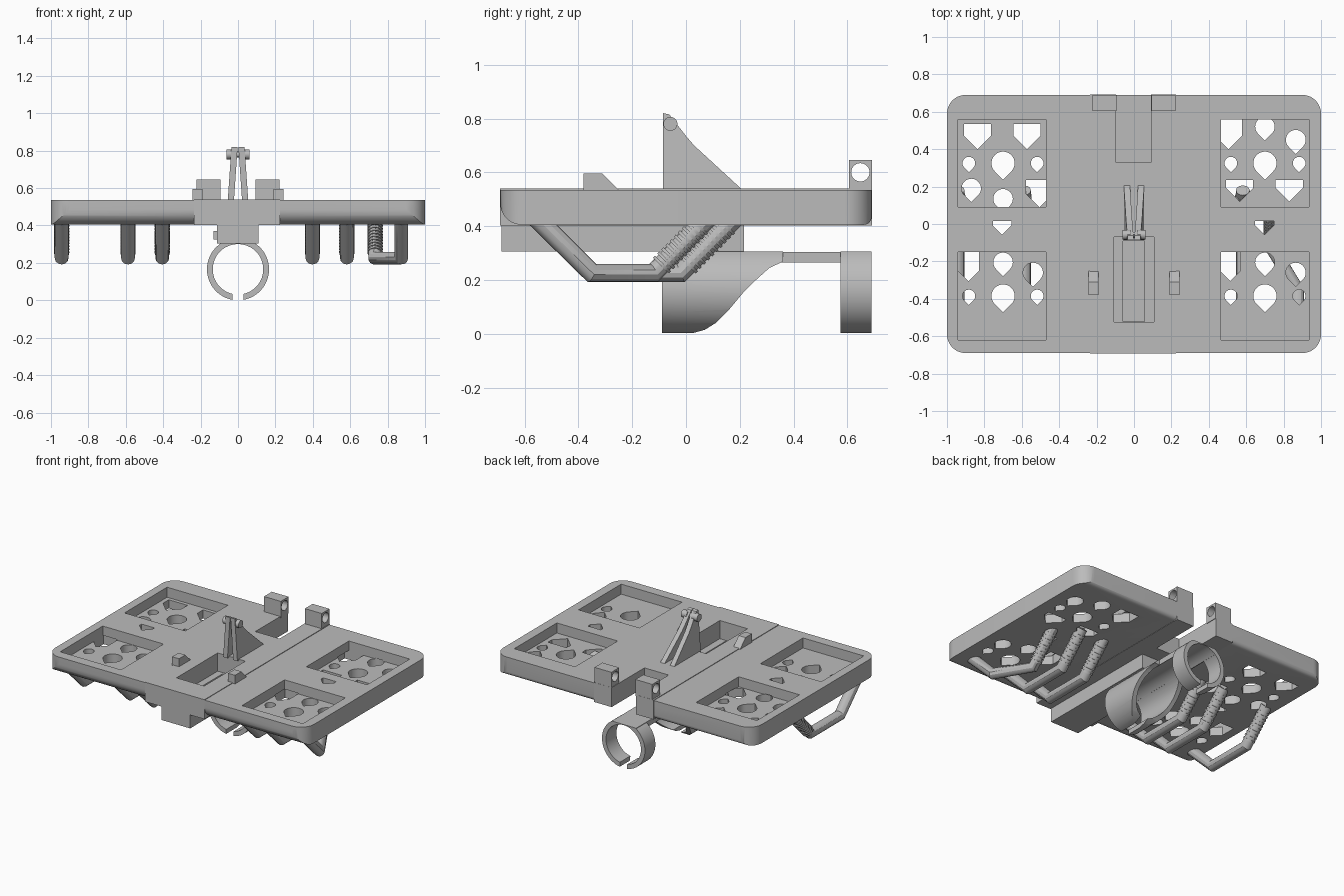
import bpy, bmesh
from math import radians, cos, sin, sqrt, pi
from mathutils import Vector

old = bpy.data.objects.get("Cube")
if old:
    bpy.data.objects.remove(old)

grey = bpy.data.materials.new("plain grey")
grey.use_nodes = True
GREY = (0.5, 0.5, 0.5, 1)
grey.diffuse_color = GREY
grey.node_tree.nodes["Principled BSDF"].inputs["Base Color"].default_value = GREY
parts = []


def finish(name, bm):
    bmesh.ops.recalc_face_normals(bm, faces=bm.faces)
    mesh = bpy.data.meshes.new(name)
    bm.to_mesh(mesh)
    bm.free()
    mesh.materials.append(grey)
    ob = bpy.data.objects.new(name, mesh)
    bpy.context.collection.objects.link(ob)
    parts.append(ob)
    return ob


def add_prism(bm, pts, axis, lo, hi):
    """Extrude a 2D outline along an axis."""
    place = {"x": lambda a, b, t: (t, a, b),
             "y": lambda a, b, t: (a, t, b),
             "z": lambda a, b, t: (a, b, t)}[axis]
    low = [bm.verts.new(place(a, b, lo)) for a, b in pts]
    high = [bm.verts.new(place(a, b, hi)) for a, b in pts]
    bm.faces.new(low)
    bm.faces.new(high[::-1])
    n = len(pts)
    for i in range(n):
        j = (i + 1) % n
        bm.faces.new((low[i], high[i], high[j], low[j]))


def prism(name, pts, axis, lo, hi):
    bm = bmesh.new()
    add_prism(bm, pts, axis, lo, hi)
    return finish(name, bm)


def rect(a0, a1, b0, b1):
    return [(a0, b0), (a1, b0), (a1, b1), (a0, b1)]


def box(name, x0, x1, y0, y1, z0, z1):
    return prism(name, rect(x0, x1, y0, y1), "z", z0, z1)


def arc(cx, cy, r, start, end, n=16):
    angles = [radians(start + (end - start) * i / n) for i in range(n + 1)]
    return [(cx + r * cos(t), cy + r * sin(t)) for t in angles]


def circle(cx, cy, r):
    return arc(cx, cy, r, 0, 350, 35)


def combine(ob, tool, operation="DIFFERENCE"):
    """Boolean the tool into the object, then discard the tool."""
    mod = ob.modifiers.new("combine", "BOOLEAN")
    mod.object, mod.operation, mod.solver = tool, operation, "EXACT"
    bpy.context.view_layer.update()
    graph = bpy.context.evaluated_depsgraph_get()
    mesh = bpy.data.meshes.new_from_object(ob.evaluated_get(graph))
    ob.modifiers.clear()
    ob.data = mesh
    parts.remove(tool)
    bpy.data.objects.remove(tool)


# Plate with rounded corners and a rounded lower front edge
BACK, TOP, LOW, R = 0.69, 0.535, 0.405, 0.1
outline = []
for sx, sy, start in ((1, 1, 0), (-1, 1, 90), (-1, -1, 180), (1, -1, 270)):
    outline += arc(sx * (1 - R), sy * (BACK - R), R, start, start + 90, 10)
plate = prism("plate", outline, "z", LOW, TOP)
side = arc(-BACK + 0.08, LOW + 0.08, 0.08, 180, 270, 10)
side += arc(BACK - 0.03, LOW + 0.03, 0.03, 270, 360, 6)
side += [(BACK, 0.6), (-BACK, 0.6)]
combine(plate, prism("edge_tool", side, "x", -1.1, 1.1), "INTERSECT")
combine(plate, box("strip", -0.235, 0.225, -0.692, 0.692, 0.403, 0.539), "UNION")

# Four pockets in the top
FLOOR = 0.465
bm = bmesh.new()
for x0, x1 in ((-0.94, -0.47), (0.465, 0.935)):
    for y0, y1 in ((0.09, 0.56), (-0.62, -0.15)):
        add_prism(bm, rect(x0, x1, y0, y1), "z", FLOOR, 0.6)
combine(plate, finish("pocket_tool", bm))


# Drop and pentagon holes through the pocket floors
def drop(cx, cy, r):
    return arc(cx, cy, r, -45, 225, 24) + [(cx, cy - r * sqrt(2))]


def pentagon(cx, top, w, h):
    h2 = h - w / 2
    return [(cx - w / 2, top), (cx - w / 2, top - h2), (cx, top - h),
            (cx + w / 2, top - h2), (cx + w / 2, top)]


holes = []
for s in (-1, 1):
    for cy in (0.325, -0.385):
        holes += [drop(s * 0.7, cy, 0.062), drop(s * 0.883, cy, 0.034),
                  drop(s * 0.518, cy, 0.034)]
    holes += [drop(s * 0.7, -0.205, 0.052), drop(s * 0.865 if s > 0 else -0.54, -0.26, 0.053)]
holes += [drop(-0.87, 0.19, 0.052), drop(-0.7, 0.135, 0.052),
          drop(0.7, 0.52, 0.052), drop(0.865, 0.45, 0.053)]
for cx, top, h in ((-0.837, 0.535, 0.135), (-0.572, 0.535, 0.135), (-0.505, 0.235, 0.145),
                   (0.505, 0.56, 0.16), (0.565, 0.235, 0.115), (0.83, 0.235, 0.115)):
    holes.append(pentagon(cx, top, 0.145, h))
for cx in (-0.885, 0.515):
    holes.append(pentagon(cx, -0.14, 0.11, 0.165))
bm = bmesh.new()
for pts in holes:
    add_prism(bm, pts, "z", 0.38, FLOOR + 0.005)
for cx in (-0.705, 0.698):
    add_prism(bm, pentagon(cx, 0.015, 0.1, 0.073), "z", 0.38, 0.6)
combine(plate, finish("hole_tool", bm))

# Rear notch and lever slot through the middle
combine(plate, box("notch_tool", -0.097, 0.09, 0.33, 0.8, 0.3, 0.7))
combine(plate, box("slot_tool", -0.108, 0.106, -0.525, -0.07, 0.3, 0.7))

# Keel block beneath the plate with a channel in it
keel = box("keel_block", -0.112, 0.11, -0.685, 0.215, 0.305, 0.412)
combine(keel, box("channel_tool", -0.06, 0.055, -0.52, -0.09, 0.335, 0.6))
box("keel_tab", -0.13, -0.1, -0.09, 0.215, 0.325, 0.37)

# Clip rings: open tubes with a flattened top, the front one cut away aslant
CZ, RO, RI, FLAT = 0.166, 0.166, 0.135, 0.305


def clip_ring(name, y0, y1):
    pts = arc(0, CZ, RO, -80, 260, 64) + arc(0, CZ, RI, 258, -78, 64)
    ring = prism(name, pts, "y", y0, y1)
    combine(ring, box("flat_tool", -1, 1, -1, 1, FLAT, 1))
    return ring


clip_ring("rear_clip_ring", 0.575, 0.69)
front_ring = clip_ring("front_clip_ring", -0.09, 0.36)
sweep = [(0.03, -0.1), (0.03, 0.004), (0.07, 0.015), (0.11, 0.04), (0.16, 0.09),
         (0.21, 0.15), (0.26, 0.2), (0.31, 0.245), (0.36, 0.268), (0.5, 0.27), (0.5, -0.1)]
combine(front_ring, prism("sweep_tool", sweep, "x", -1, 1))
arm = box("clip_arm", -0.097, 0.092, -0.088, 0.688, 0.265, FLAT - 0.001)
combine(arm, prism("bore_tool", circle(0, CZ, RI), "y", -1, 1))

# Upright fin of two leaning walls with a cross pin
fin = [(-0.085, 0.53), (-0.085, 0.82), (-0.062, 0.815), (0.0, 0.735), (0.03, 0.7), (0.215, 0.53)]
for s, label in ((1, "left"), (-1, "right")):
    wall = prism(label + "_fin_wall", fin, "x", s * 0.022, s * 0.055)
    for v in wall.data.vertices:
        v.co.x -= s * 0.02 * (v.co.z - 0.53) / 0.29
    prism(label + "_pin_end", circle(-0.058, 0.78, 0.026), "x", s * 0.02, s * 0.062)
prism("fin_pin", circle(-0.058, 0.78, 0.016), "x", -0.03, 0.03)

# Hinge lugs at the back and wedge stops near the front
wedge = [(-0.38, 0.53), (-0.38, 0.595), (-0.31, 0.595), (-0.245, 0.53)]
for s, label in ((1, "left"), (-1, "right")):
    lug = box(label + "_hinge_lug", s * 0.093, s * 0.223, 0.605, 0.691, 0.53, 0.645)
    combine(lug, prism("eye_tool", circle(0.648, 0.6, 0.034), "x", -1, 1))
    prism(label + "_stop", wedge, "x", s * 0.19, s * 0.243)


# Handles: bent round bars with ribs on the rear leg
def handle(name, points):
    curve = bpy.data.curves.new(name, "CURVE")
    curve.dimensions = "3D"
    curve.bevel_depth, curve.bevel_resolution = 0.037, 4
    curve.use_fill_caps = True
    spline = curve.splines.new("POLY")
    spline.points.add(len(points) - 1)
    for p, co in zip(spline.points, points):
        p.co = (*co, 1)
    temp = bpy.data.objects.new("bar_path", curve)
    bpy.context.collection.objects.link(temp)
    bpy.context.view_layer.update()
    graph = bpy.context.evaluated_depsgraph_get()
    mesh = bpy.data.meshes.new_from_object(temp.evaluated_get(graph))
    bpy.data.objects.remove(temp)
    bm = bmesh.new()
    bm.from_mesh(mesh)
    a, b = Vector(points[-2]), Vector(points[-1])
    turn = (b - a).to_track_quat("Z", "Y").to_matrix().to_4x4()
    for i in range(2, 12):
        m = turn.copy()
        m.translation = a.lerp(b, i / 13)
        bmesh.ops.create_cone(bm, cap_ends=True, segments=16, radius1=0.041,
                              radius2=0.041, depth=0.011, matrix=m)
    finish(name, bm)


HIGH, FOOT = 0.43, 0.226
for i, x in enumerate((-0.943, -0.588, -0.405, 0.398, 0.582)):
    handle(f"handle_{i + 1}", [(x, -0.555, HIGH), (x, -0.35, FOOT), (x, -0.02, FOOT), (x, 0.18, HIGH)])
handle("crossed_handle", [(0.873, -0.555, HIGH), (0.873, -0.35, FOOT),
                          (0.733, -0.12, FOOT), (0.733, 0.08, HIGH)])

# Smooth the round surfaces and keep the edges sharp
for ob in bpy.context.view_layer.objects:
    ob.select_set(ob in parts)
bpy.context.view_layer.objects.active = plate
bpy.ops.object.shade_smooth_by_angle(angle=radians(30))
